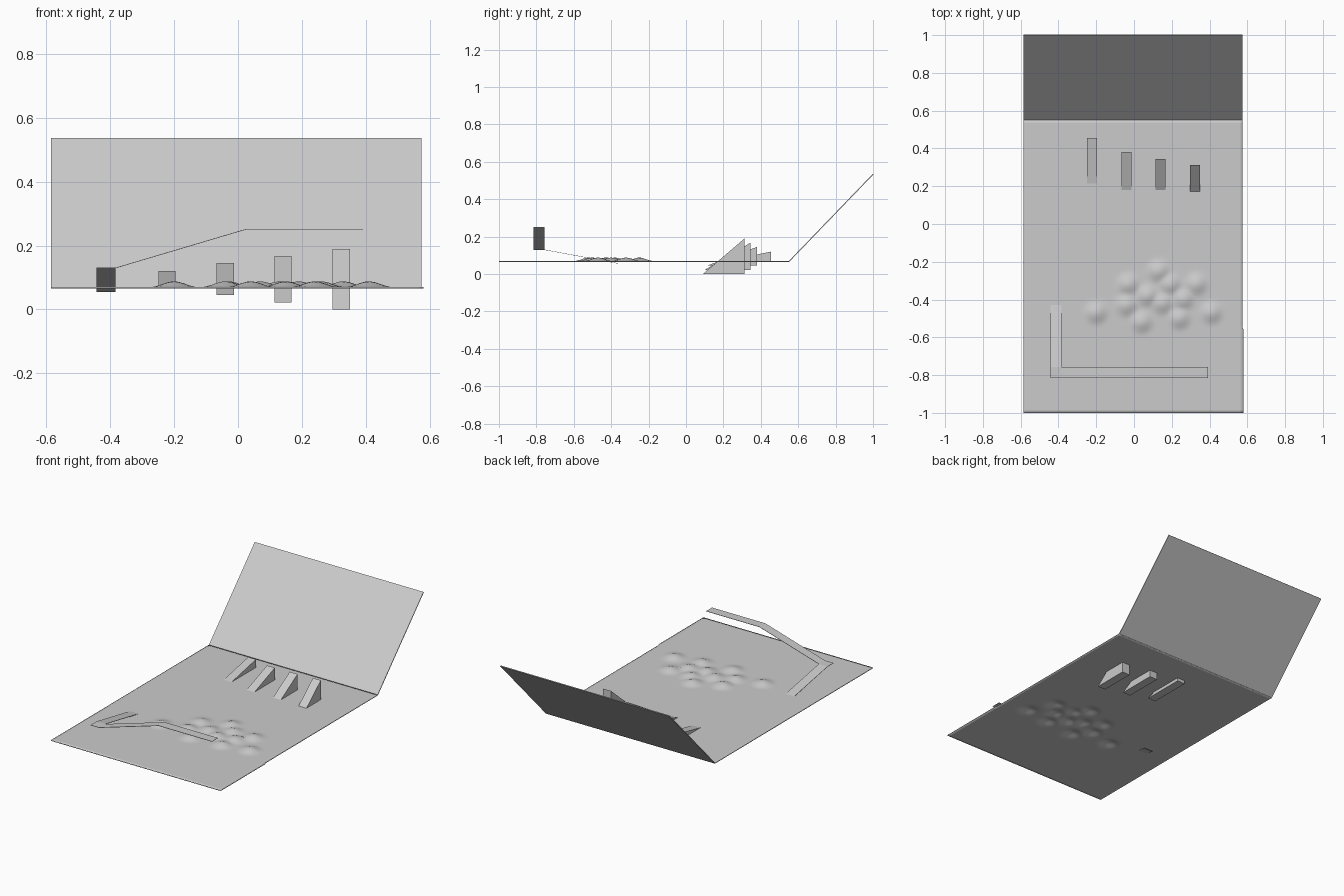
import bpy, bmesh, math

if "Cube" in bpy.data.objects:
    bpy.data.objects.remove(bpy.data.objects["Cube"])

GROUND = 0.070
THICK = 0.005
X0, X1 = -0.585, 0.575


def make(name, verts, faces, thickness=0.0, smooth=False):
    mesh = bpy.data.meshes.new(name)
    mesh.from_pydata(verts, [], faces)
    bm = bmesh.new()
    bm.from_mesh(mesh)
    bmesh.ops.recalc_face_normals(bm, faces=bm.faces)
    # open sheets should face up
    if sum(f.normal.z * f.calc_area() for f in bm.faces) < -1e-4:
        bmesh.ops.reverse_faces(bm, faces=bm.faces)
    bm.to_mesh(mesh)
    bm.free()
    obj = bpy.data.objects.new(name, mesh)
    bpy.context.collection.objects.link(obj)
    if thickness:
        mod = obj.modifiers.new("thickness", "SOLIDIFY")
        mod.thickness = thickness
        mod.offset = -1
    if smooth:
        bpy.ops.object.select_all(action="DESELECT")
        obj.select_set(True)
        bpy.context.view_layer.objects.active = obj
        bpy.ops.object.shade_smooth_by_angle(angle=math.radians(40))
    return obj


# ground sheet with a patch of low rounded bumps
BUMPS = [(-0.20, -0.47), (-0.03, -0.32), (-0.04, -0.43), (0.04, -0.52),
         (0.07, -0.38), (0.13, -0.25), (0.15, -0.42), (0.19, -0.32),
         (0.24, -0.50), (0.26, -0.40), (0.33, -0.32), (0.41, -0.47)]
RADIUS, HEIGHT = 0.075, 0.018


def ground_z(x, y):
    h = 0.0
    for bx, by in BUMPS:
        d = math.hypot(x - bx, y - by) / RADIUS
        if d < 1:
            h = max(h, HEIGHT * (0.5 + 0.5 * math.cos(math.pi * d)))
    return GROUND + h


NX, NY = 72, 96
verts = []
for j in range(NY + 1):
    y = -1 + 1.55 * j / NY
    right = 0.581 if y < -0.555 else X1   # slightly wider front part
    for i in range(NX + 1):
        x = right if i == NX else X0 + (X1 - X0) * i / NX
        verts.append((x, y, ground_z(x, y)))
W = NX + 1
faces = [(j * W + i, j * W + i + 1, (j + 1) * W + i + 1, (j + 1) * W + i)
         for j in range(NY) for i in range(NX)]
make("ground", verts, faces, THICK, smooth=True)

# big sloping bank at the back
make("back_slope",
     [(X0, 0.55, GROUND), (X1, 0.55, GROUND), (X1, 1.0, 0.537), (X0, 1.0, 0.537)],
     [(0, 1, 2, 3)], THICK)

# row of wedge ramps: centre x, start y, back y, bottom z, top z
WEDGES = [(-0.222, 0.195, 0.455, 0.066, 0.120), (-0.040, 0.113, 0.380, 0.045, 0.145),
          (0.141, 0.100, 0.345, 0.022, 0.168), (0.323, 0.090, 0.313, 0.0, 0.190)]
for n, (cx, ya, yb, zb, zt) in enumerate(WEDGES, 1):
    verts = [(cx + s * 0.027, y, z) for s in (-1, 1)
             for y, z in ((ya, zb), (yb, zb), (yb, zt))]
    make(f"wedge_ramp_{n}", verts,
         [(0, 1, 2), (3, 4, 5), (0, 1, 4, 3), (1, 2, 5, 4), (2, 0, 3, 5)])

# raised walkway: thin strip climbing, turning a flat corner, climbing again
L, R, F, B = -0.443, -0.383, -0.815, -0.757
make("walkway",
     [(L, -0.36, 0.057), (R, -0.36, 0.057), (R, B, 0.131), (L, B, 0.131),
      (L, F, 0.131), (R, F, 0.131), (0.025, F, 0.252), (0.025, B, 0.252),
      (0.392, F, 0.252), (0.392, B, 0.252)],
     [(0, 1, 2, 3), (3, 2, 5, 4), (2, 7, 6, 5), (7, 9, 8, 6)], 0.002)
